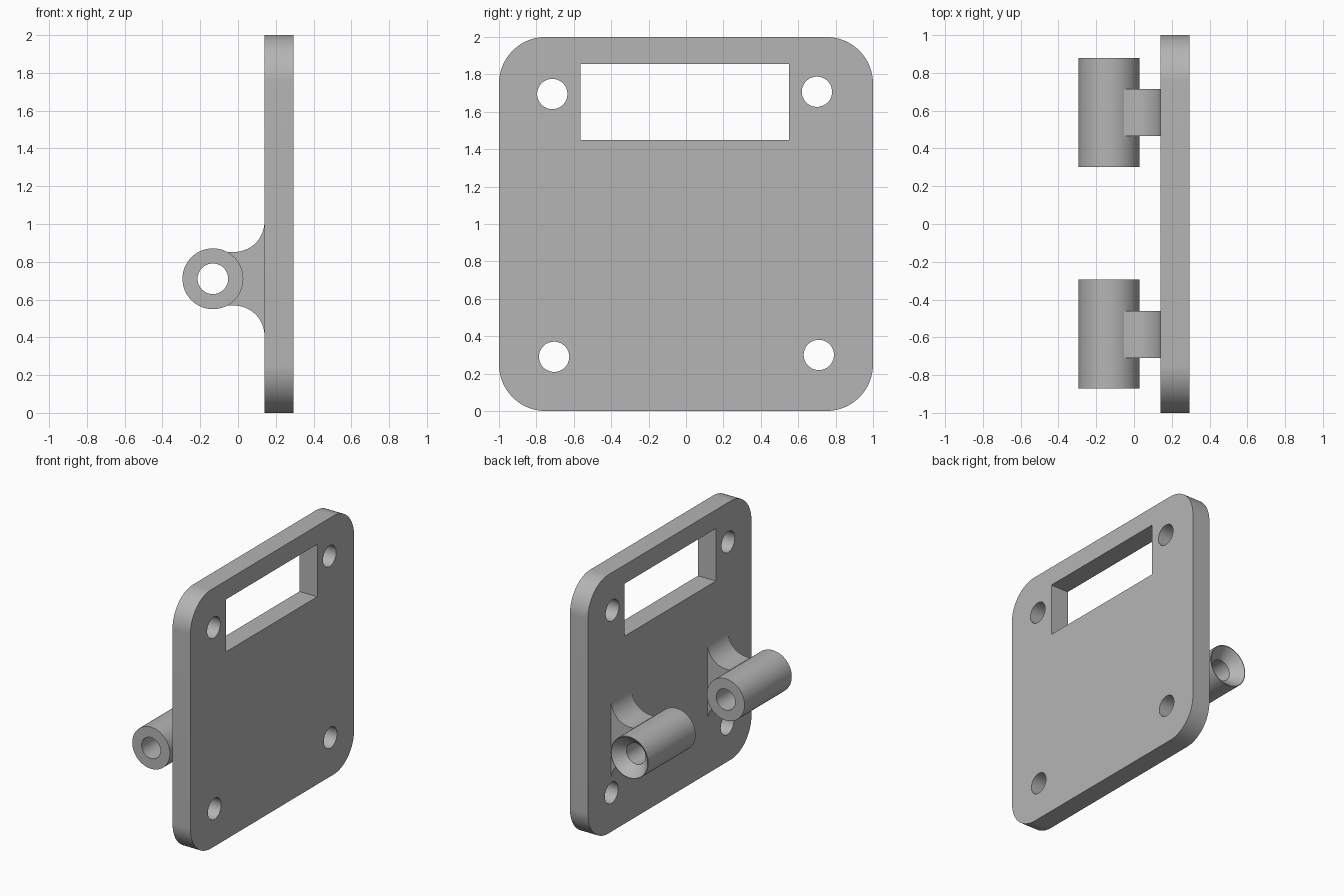
import bpy, bmesh
from math import cos, sin, pi, radians
from mathutils import Matrix, Vector

cube = bpy.data.objects.get("Cube")
if cube:
    bpy.data.objects.remove(cube)

GREY = (0.46, 0.46, 0.46, 1)
grey = bpy.data.materials.new("plain grey")
grey.use_nodes = True
grey.diffuse_color = GREY
grey.node_tree.nodes["Principled BSDF"].inputs["Base Color"].default_value = GREY


def arc(cx, cy, r, start, end, n=24):
    """Points along an arc, angles in degrees."""
    angles = [radians(start + (end - start) * i / n) for i in range(n + 1)]
    return [(cx + r * cos(a), cy + r * sin(a)) for a in angles]


def finish(name, bm):
    bmesh.ops.remove_doubles(bm, verts=bm.verts, dist=1e-4)
    bmesh.ops.recalc_face_normals(bm, faces=bm.faces)
    mesh = bpy.data.meshes.new(name)
    bm.to_mesh(mesh)
    bm.free()
    mesh.materials.append(grey)
    obj = bpy.data.objects.new(name, mesh)
    bpy.context.collection.objects.link(obj)
    bpy.ops.object.select_all(action='DESELECT')
    obj.select_set(True)
    bpy.context.view_layer.objects.active = obj
    bpy.ops.object.shade_smooth_by_angle(angle=radians(30))
    return obj


def extrude_outlines(name, outlines, thickness, axes, centre):
    """Extrude a flat outline, with any further outlines as holes, along the third axis."""
    curve = bpy.data.curves.new(name + " outline", 'CURVE')
    curve.dimensions = '2D'
    curve.fill_mode = 'BOTH'
    curve.extrude = thickness / 2
    for points in outlines:
        spline = curve.splines.new('POLY')
        spline.points.add(len(points) - 1)
        for p, (u, v) in zip(spline.points, points):
            p.co = (u, v, 0, 1)
        spline.use_cyclic_u = True
    temp = bpy.data.objects.new(name + " outline", curve)
    bpy.context.collection.objects.link(temp)
    graph = bpy.context.evaluated_depsgraph_get()
    mesh = bpy.data.meshes.new_from_object(temp.evaluated_get(graph))
    bm = bmesh.new()
    bm.from_mesh(mesh)
    bpy.data.objects.remove(temp)
    bpy.data.curves.remove(curve)
    bpy.data.meshes.remove(mesh)
    turn = Matrix([Vector(a) for a in axes]).transposed().to_4x4()
    bm.transform(Matrix.Translation(centre) @ turn)
    return finish(name, bm)


X, Y, Z = (1, 0, 0), (0, 1, 0), (0, 0, 1)
PLATE_IN, PLATE_OUT = 0.14, 0.293
HOLE = 0.081

# Mounting plate with rounded corners, a window and four screw holes
corner = 0.25
c = 1 - corner
outline = (arc(c, 1 + c, corner, 0, 90) + arc(-c, 1 + c, corner, 90, 180)
           + arc(-c, 1 - c, corner, 180, 270) + arc(c, 1 - c, corner, 270, 360))
window = [(-0.565, 1.45), (0.55, 1.45), (0.55, 1.855), (-0.565, 1.855)]
holes = [arc(y, z, HOLE, 0, 350, 35)
         for y, z in ((-0.715, 1.695), (0.70, 1.707), (-0.705, 0.29), (0.71, 0.30))]
extrude_outlines("mounting_plate", [outline, window] + holes, PLATE_OUT - PLATE_IN,
                 (Y, Z, X), ((PLATE_IN + PLATE_OUT) / 2, 0, 0))

# Hinge barrels and the flared ribs that carry them
AXIS_X, AXIS_Z, RADIUS = -0.133, 0.71, 0.161
FLARE = 0.16
flare_x = PLATE_IN - FLARE
flare_offset = 0.142 + FLARE
tip = AXIS_X + HOLE


def barrel(name, y0, y1, sink):
    """Revolve the wall section; sink is the depth of the cone at the far end."""
    bm = bmesh.new()
    section = [(HOLE, y0), (RADIUS, y0), (RADIUS, y1)]
    if sink:
        section += [(RADIUS - 0.005, y1), (HOLE, y1 - sink)]
    else:
        section += [(HOLE, y1)]
    verts = [bm.verts.new((AXIS_X + r, y, AXIS_Z)) for r, y in section]
    edges = [bm.edges.new((v, verts[i - 1])) for i, v in enumerate(verts)]
    bmesh.ops.spin(bm, geom=verts + edges, cent=(AXIS_X, 0, AXIS_Z), axis=Y,
                   angle=2 * pi, steps=64)
    return finish(name, bm)


rib = (arc(flare_x, AXIS_Z + flare_offset, FLARE, 270, 360)
       + arc(flare_x, AXIS_Z - flare_offset, FLARE, 0, 90)
       + [(tip, AXIS_Z - 0.142), (tip, AXIS_Z + 0.142)])

for side, y0, sink in (("front", -0.872, 0), ("back", 0.303, 0.08)):
    barrel(side + "_hinge_barrel", y0, y0 + 0.577, sink)
    extrude_outlines(side + "_hinge_rib", [rib], 0.25, (X, Z, (0, -1, 0)),
                     (0, y0 + 0.287, 0))
